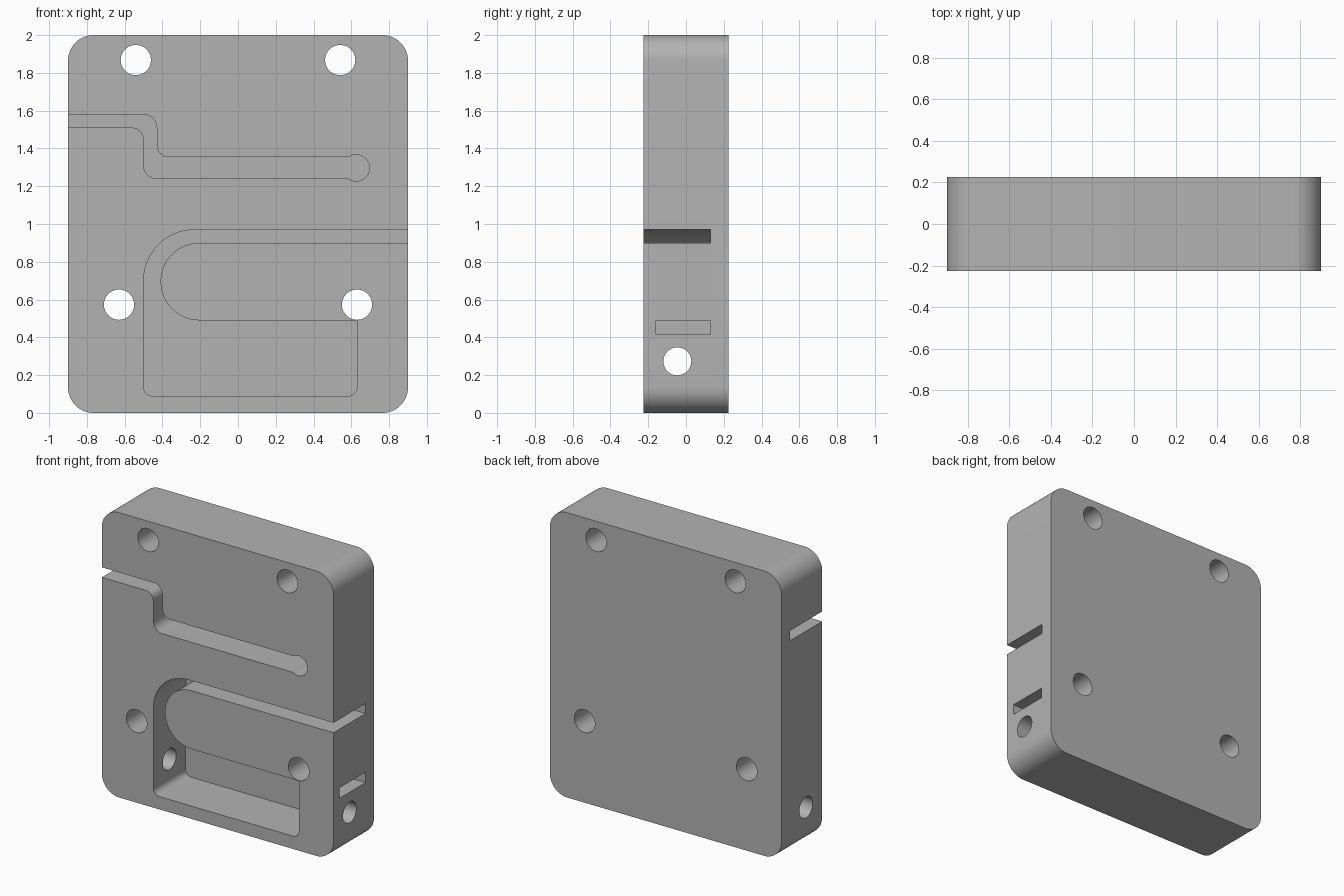
import bpy, bmesh, math
from mathutils import Vector, Matrix

if "Cube" in bpy.data.objects:
    bpy.data.objects.remove(bpy.data.objects["Cube"], do_unlink=True)

HALF_W, HALF_D, FLOOR = 0.9, 0.225, 0.13   # block half sizes, channel floor depth
FRONT = -HALF_D - 0.1                      # cutters start clear of the front face
OUT = HALF_W + 0.1

grey = bpy.data.materials.new("plain grey")
grey.use_nodes = True
grey.diffuse_color = (0.45, 0.45, 0.45, 1)
grey.node_tree.nodes["Principled BSDF"].inputs["Base Color"].default_value = (0.45, 0.45, 0.45, 1)


def fillet(corners, steps=14):
    """Turn (x, z, radius) corners into a rounded outline."""
    outline = []
    for i, (x, z, r) in enumerate(corners):
        p = Vector((x, z))
        if not r:
            outline.append(p)
            continue
        a = (Vector(corners[i - 1][:2]) - p).normalized()
        b = (Vector(corners[(i + 1) % len(corners)][:2]) - p).normalized()
        # all rounded corners are right angles
        centre = p + (a + b) * r
        for k in range(steps + 1):
            t = k / steps * math.pi / 2
            outline.append(centre - b * r * math.cos(t) - a * r * math.sin(t))
    return outline


def finish(name, bm):
    bmesh.ops.recalc_face_normals(bm, faces=bm.faces)
    mesh = bpy.data.meshes.new(name)
    bm.to_mesh(mesh)
    bm.free()
    mesh.materials.append(grey)
    obj = bpy.data.objects.new(name, mesh)
    bpy.context.collection.objects.link(obj)
    return obj


def prism(name, corners, y0, y1):
    bm = bmesh.new()
    face = bm.faces.new([bm.verts.new((p.x, y0, p.y)) for p in fillet(corners)])
    new = bmesh.ops.extrude_face_region(bm, geom=[face])["geom"]
    verts = [v for v in new if isinstance(v, bmesh.types.BMVert)]
    bmesh.ops.translate(bm, verts=verts, vec=(0, y1 - y0, 0))
    return finish(name, bm)


def rod(name, centre, radius, length, axis):
    bm = bmesh.new()
    turn = Matrix.Rotation(math.pi / 2, 4, "X" if axis == "Y" else "Y")
    bmesh.ops.create_cone(bm, cap_ends=True, segments=48, radius1=radius, radius2=radius,
                          depth=length, matrix=Matrix.Translation(centre) @ turn)
    return finish(name, bm)


# Block with rounded corners
block = prism("channel_block", [(-HALF_W, 0, 0.135), (HALF_W, 0, 0.135),
                                (HALF_W, 2, 0.135), (-HALF_W, 2, 0.135)], -HALF_D, HALF_D)

cutters = []

# Upper stepped channel and its round end
cutters.append(prism("upper_channel", [
    (-OUT, 1.58, 0), (-0.43, 1.58, 0.07), (-0.43, 1.355, 0.06), (0.62, 1.355, 0),
    (0.62, 1.24, 0), (-0.5, 1.24, 0.07), (-0.5, 1.51, 0.06), (-OUT, 1.51, 0)], FRONT, FLOOR))
cutters.append(rod("channel_end", (0.626, (FRONT + FLOOR) / 2, 1.297), 0.07, FLOOR - FRONT, "Y"))

# Lower curved channel opening into the pocket
cutters.append(prism("lower_channel", [
    (OUT, 0.97, 0), (-0.5, 0.97, 0.27), (-0.5, 0.09, 0.045), (0.63, 0.09, 0.045),
    (0.63, 0.49, 0), (-0.41, 0.49, 0.205), (-0.41, 0.9, 0.204), (OUT, 0.9, 0)], FRONT, FLOOR))

# Side slot into the pocket
cutters.append(prism("side_slot", [(0.62, 0.415, 0), (OUT, 0.415, 0),
                                   (OUT, 0.488, 0), (0.62, 0.488, 0)], -0.16, FLOOR - 0.001))

# Cross bore and four mounting holes
cutters.append(rod("cross_bore", (0, -0.046, 0.273), 0.074, 2.2, "X"))
for side in (-1, 1):
    for x, z in ((0.541, 1.868), (0.63, 0.573)):
        cutters.append(rod("mounting_hole", (side * x, 0, z), 0.08, 0.8, "Y"))

# Cut everything out of the block
bpy.ops.object.select_all(action="DESELECT")
bpy.context.view_layer.objects.active = block
block.select_set(True)
for cutter in cutters:
    cutter.hide_render = True
    mod = block.modifiers.new(cutter.name, "BOOLEAN")
    mod.operation, mod.solver, mod.object = "DIFFERENCE", "EXACT", cutter
    bpy.ops.object.modifier_apply(modifier=mod.name)
    bpy.data.objects.remove(cutter, do_unlink=True)

bpy.ops.object.shade_smooth_by_angle(angle=math.radians(30))
